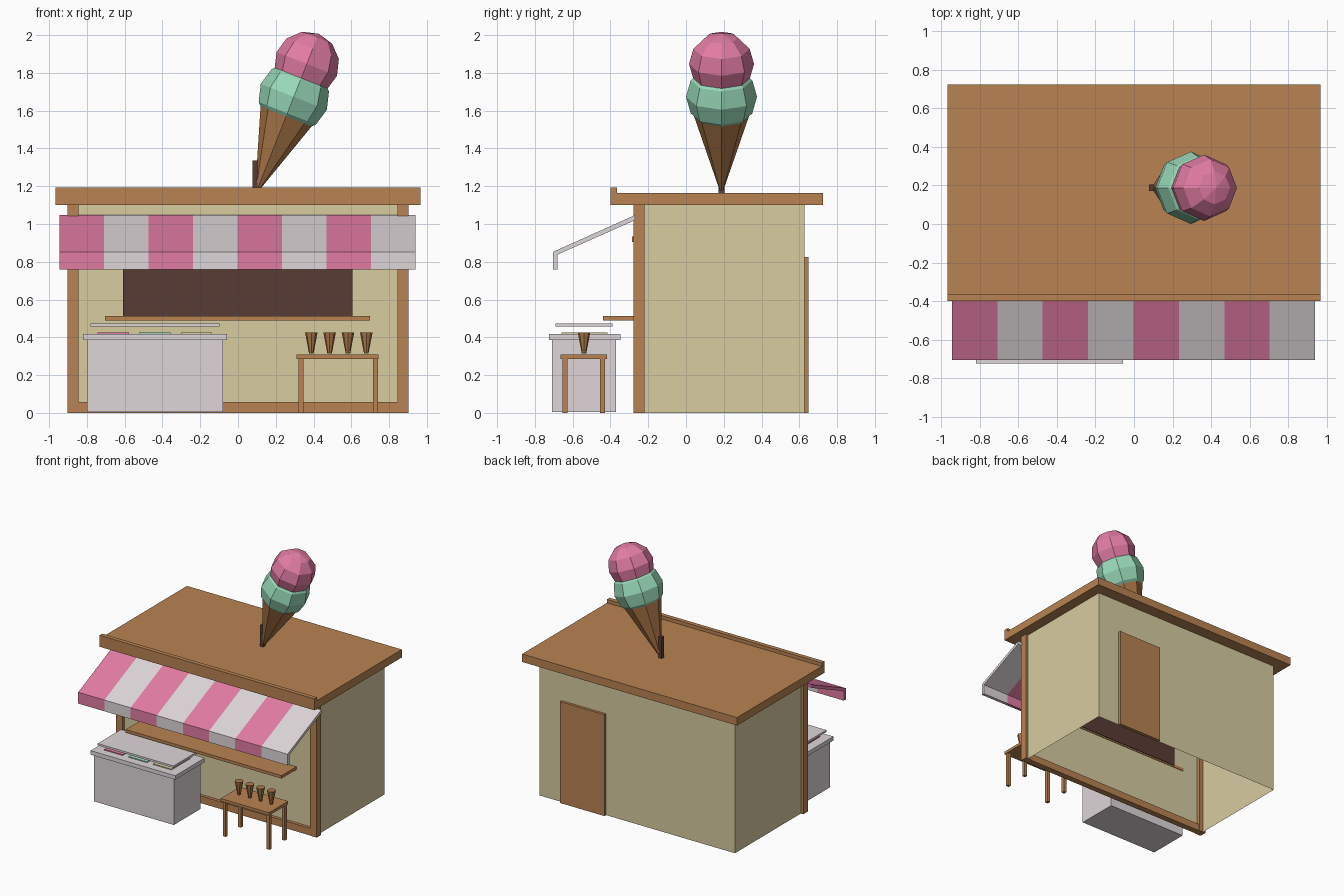
import bpy, bmesh, math
from mathutils import Vector

if "Cube" in bpy.data.objects:
    bpy.data.objects.remove(bpy.data.objects["Cube"])


def mat(name, r, g, b):
    """Material from sRGB 0-255 values, stored as linear."""
    m = bpy.data.materials.new(name)
    lin = [((c / 255 + 0.055) / 1.055) ** 2.4 for c in (r, g, b)]
    m.diffuse_color = (*lin, 1)
    m.use_nodes = True
    m.node_tree.nodes["Principled BSDF"].inputs["Base Color"].default_value = m.diffuse_color
    return m


WOOD = mat("wood_brown", 184, 131, 82)
CREAM = mat("wall_cream", 216, 204, 160)
WHITE = mat("off_white", 222, 214, 217)
PINK = mat("strawberry_pink", 226, 124, 163)
MINT = mat("mint_green", 152, 216, 184)
DARK = mat("dark_brown", 90, 60, 53)
WAFFLE = mat("waffle_brown", 174, 121, 72)


def finish(name, bm, material):
    bmesh.ops.recalc_face_normals(bm, faces=bm.faces)
    me = bpy.data.meshes.new(name)
    bm.to_mesh(me)
    bm.free()
    me.materials.append(material)
    ob = bpy.data.objects.new(name, me)
    bpy.context.collection.objects.link(ob)
    return ob


def box(name, x, y, z, material, open_ends=False):
    """Box from (min, max) ranges; open_ends drops the top and bottom."""
    bm = bmesh.new()
    bmesh.ops.create_cube(bm, size=1)
    for v in bm.verts:
        v.co = [r[0] + (c + 0.5) * (r[1] - r[0]) for c, r in zip(v.co, (x, y, z))]
    bm.normal_update()
    if open_ends:
        ends = [f for f in bm.faces if abs(f.normal.z) > 0.9]
        bmesh.ops.delete(bm, geom=ends, context='FACES_ONLY')
    return finish(name, bm, material)


def extrude_x(name, profile, x0, x1, material):
    """Extrude a (y, z) profile along x."""
    bm = bmesh.new()
    face = bm.faces.new([bm.verts.new((x0, y, z)) for y, z in profile])
    new = bmesh.ops.extrude_face_region(bm, geom=[face])["geom"]
    bmesh.ops.translate(bm, vec=(x1 - x0, 0, 0),
                        verts=[g for g in new if isinstance(g, bmesh.types.BMVert)])
    return finish(name, bm, material)


def cone(name, r0, r1, h, base, material, sides=8, tilt=0):
    bm = bmesh.new()
    bmesh.ops.create_cone(bm, cap_ends=True, segments=sides, radius1=r0, radius2=r1, depth=h)
    bmesh.ops.translate(bm, vec=(0, 0, h / 2), verts=bm.verts)
    ob = finish(name, bm, material)
    ob.location, ob.rotation_euler = base, (0, tilt, 0)
    return ob


def ball(name, r, center, material, tilt):
    bm = bmesh.new()
    bmesh.ops.create_uvsphere(bm, u_segments=8, v_segments=6, radius=r)
    ob = finish(name, bm, material)
    ob.location, ob.rotation_euler = center, (0, tilt, 0)
    return ob


# Cabin shell, open underneath
box("cabin_walls", (-0.88, 0.88), (-0.25, 0.627), (0, 1.11), CREAM, open_ends=True)
for side, s in (("left", -1), ("right", 1)):
    box(f"corner_post_{side}", sorted((s * 0.845, s * 0.903)), (-0.278, -0.22), (0, 1.11), WOOD)
box("base_beam", (-0.845, 0.845), (-0.275, -0.225), (0, 0.058), WOOD)
box("back_door", (0.28, 0.68), (0.62, 0.648), (0, 0.825), WOOD)

# Roof with raised front lip
box("roof", (-0.967, 0.967), (-0.365, 0.725), (1.10, 1.165), WOOD)
box("roof_lip", (-0.967, 0.967), (-0.40, -0.365), (1.10, 1.193), WOOD)

# Serving window, header and counter
box("serving_window", (-0.608, 0.605), (-0.262, -0.24), (0.50, 0.91), DARK)
box("window_header", (-0.63, 0.63), (-0.287, -0.245), (0.905, 0.935), WOOD)
box("counter_shelf", (-0.703, 0.70), (-0.44, -0.245), (0.488, 0.512), WOOD)

# Striped awning with hanging valance
awning = [(-0.27, 1.047), (-0.705, 0.852), (-0.705, 0.76),
          (-0.68, 0.76), (-0.68, 0.838), (-0.27, 1.02)]
width = 1.885 / 8
for i in range(8):
    x = -0.945 + i * width
    extrude_x(f"awning_stripe_{i + 1}", awning, x, x + width, WHITE if i % 2 else PINK)

# Freezer with rim, tubs and raised lid
box("freezer_body", (-0.80, -0.08), (-0.71, -0.37), (0.005, 0.39), WHITE)
box("freezer_rim", (-0.82, -0.057), (-0.725, -0.347), (0.385, 0.418), WHITE)
for i, m in enumerate((PINK, MINT, CREAM)):
    c = -0.66 + i * 0.22
    box(f"ice_cream_tub_{i + 1}", (c - 0.083, c + 0.083), (-0.66, -0.415), (0.41, 0.425), m)
box("freezer_lid", (-0.78, -0.097), (-0.69, -0.39), (0.457, 0.473), WHITE)

# Side table and sample cones
box("table_top", (0.31, 0.745), (-0.665, -0.418), (0.285, 0.308), WOOD)
for lx in (0.333, 0.727):
    for ly in (-0.64, -0.443):
        box("table_leg", (lx - 0.013, lx + 0.013), (ly - 0.013, ly + 0.013), (0, 0.29), WOOD)
for i in range(4):
    cone(f"small_cone_{i + 1}", 0.012, 0.033, 0.11, (0.388 + i * 0.097, -0.54, 0.315), WAFFLE)

# Giant tilted ice cream on the roof
tilt = math.radians(21.5)
axis = Vector((math.sin(tilt), 0, math.cos(tilt)))
tip = Vector((0.103, 0.188, 1.185))
box("sign_post", (0.077, 0.104), (0.172, 0.204), (1.16, 1.337), DARK)
cone("giant_cone", 0.012, 0.165, 0.475, tip, WAFFLE, tilt=tilt)
ball("mint_scoop", 0.188, tip + axis * 0.525, MINT, tilt)
ball("strawberry_scoop", 0.172, tip + axis * 0.712, PINK, tilt)
